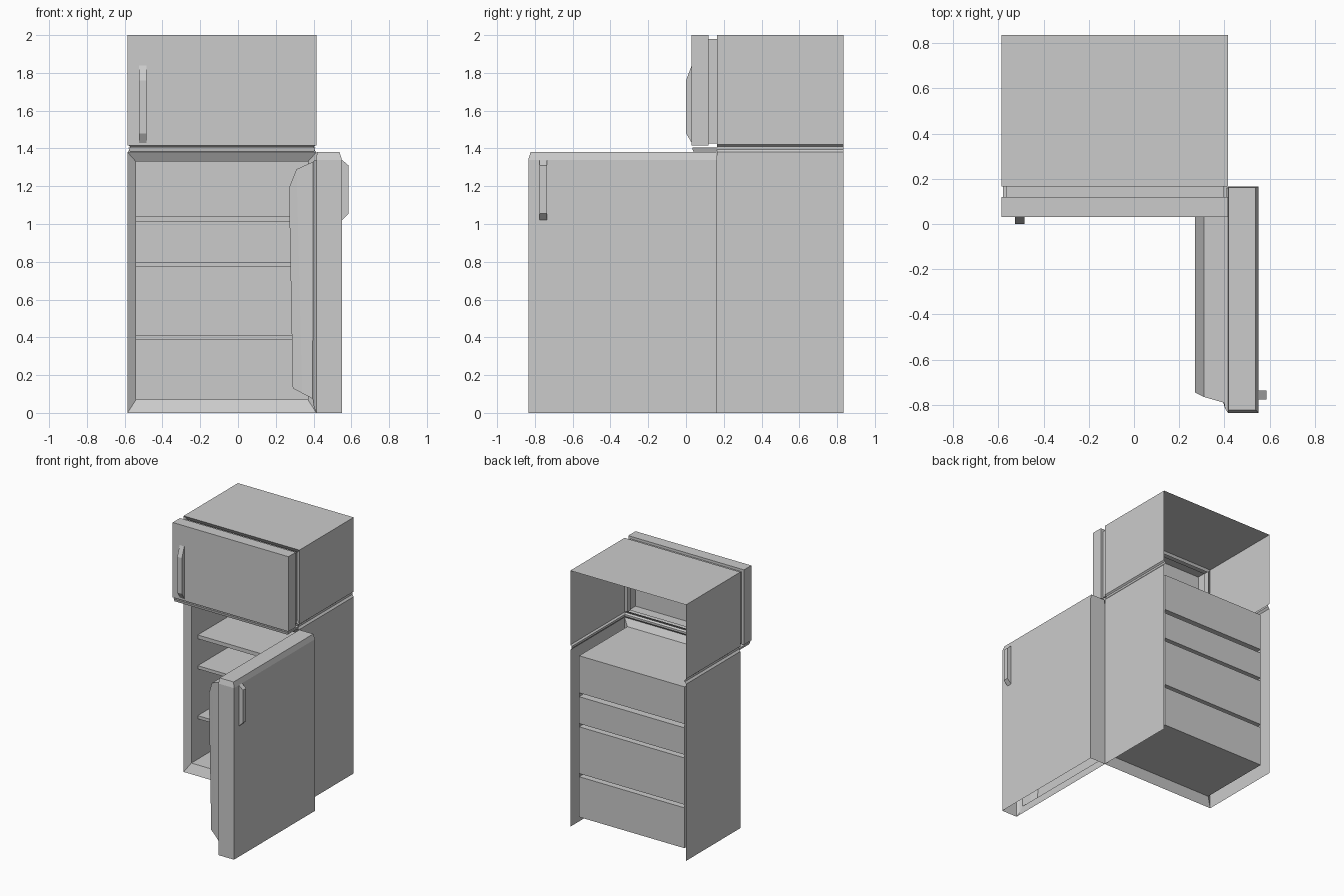
import bpy, bmesh

if "Cube" in bpy.data.objects:
    bpy.data.objects.remove(bpy.data.objects["Cube"])

X0, X1 = -0.585, 0.415      # cabinet sides
YF, YB = 0.165, 0.835       # cabinet front and back


def finish(name, bm):
    bmesh.ops.remove_doubles(bm, verts=bm.verts, dist=1e-5)
    bmesh.ops.recalc_face_normals(bm, faces=bm.faces)
    me = bpy.data.meshes.new(name)
    bm.to_mesh(me)
    bm.free()
    ob = bpy.data.objects.new(name, me)
    bpy.context.collection.objects.link(ob)
    return ob


def loft(bm, rings, closed=True, cap_start=False, cap_end=False):
    """Skin a list of point rings with quads."""
    vs = [[bm.verts.new(p) for p in r] for r in rings]
    n = len(rings[0])
    for a, b in zip(vs, vs[1:]):
        for i in range(n if closed else n - 1):
            j = (i + 1) % n
            bm.faces.new((a[i], a[j], b[j], b[i]))
    if cap_start:
        bm.faces.new(vs[0])
    if cap_end:
        bm.faces.new(vs[-1])


def rect_y(y, x0, x1, z0, z1):
    return [(x0, y, z0), (x1, y, z0), (x1, y, z1), (x0, y, z1)]


def rect_z(z, x0, x1, y0, y1):
    return [(x0, y0, z), (x1, y0, z), (x1, y1, z), (x0, y1, z)]


# Outer shell: open back and bottom, groove between the two compartments
half = [(0, 0), (0, 1.38), (0.012, 1.395), (0.012, 1.41), (0, 1.42), (0, 2)]
prof = [(X1 - d, z) for d, z in half] + [(X0 + d, z) for d, z in reversed(half)]
bm = bmesh.new()
loft(bm, [[(x, y, z) for x, z in prof] for y in (YF, YB)], closed=False)
# strip across the front of the groove
g = [(1.38, 0), (1.395, 0.012), (1.41, 0.012), (1.42, 0)]
loft(bm, [[(X0 + d, YF + d, z) for z, d in g],
          [(X1 - d, YF + d, z) for z, d in g]], closed=False)
finish("cabinet_shell", bm)

# Sloped front frames
IX0, IX1 = -0.54, 0.37
bm = bmesh.new()
loft(bm, [rect_y(YF, X0, X1, 0, 1.38), rect_y(0.195, IX0, IX1, 0.07, 1.33)])
finish("fridge_front_frame", bm)
bm = bmesh.new()
loft(bm, [rect_y(YF, X0, X1, 1.42, 2), rect_y(0.195, IX0, IX1, 1.45, 1.95)])
finish("freezer_front_frame", bm)

# Fridge liner with shelves folded out of its back wall
comb = [(0.195, 0.07), (0.79, 0.07)]
for z0, z1 in ((0.385, 0.41), (0.775, 0.80), (1.01, 1.04)):
    comb += [(0.79, z0), (0.275, z0), (0.275, z1), (0.79, z1)]
comb += [(0.79, 1.33), (0.195, 1.33)]
bm = bmesh.new()
loft(bm, [[(x, y, z) for y, z in comb] for x in (IX0, IX1)], closed=False)
for x in (IX0, IX1):
    bm.faces.new([bm.verts.new((x, y, z)) for y, z in
                  ((0.195, 0.07), (0.79, 0.07), (0.79, 1.33), (0.195, 1.33))])
finish("fridge_liner_with_shelves", bm)

# Freezer door: hollow pan with a stepped-in seal
bm = bmesh.new()
loft(bm, [rect_y(0.03, X0, X1, 1.415, 2), rect_y(0.12, X0, X1, 1.415, 2),
          rect_y(0.12, X0 + 0.02, X1 - 0.02, 1.425, 1.98),
          rect_y(YF, X0 + 0.02, X1 - 0.02, 1.425, 1.98)], cap_start=True)
finish("freezer_door", bm)

# Trim under the freezer door
bm = bmesh.new()
loft(bm, [rect_z(1.385, X0 + 0.012, X1 - 0.012, 0.037, YF),
          rect_z(1.405, X0 + 0.005, X1 - 0.005, 0.033, YF)],
     cap_start=True, cap_end=True)
finish("freezer_door_trim", bm)

# Fridge door, swung open 90 degrees: bevelled top, open bottom
DX0, DX1, DY0, DY1 = 0.415, 0.55, -0.835, 0.165
c = 0.012
bm = bmesh.new()
loft(bm, [rect_z(0, DX0, DX1, DY0, DY1), rect_z(1.34, DX0, DX1, DY0, DY1),
          rect_z(1.38, DX0 + 0.003, DX1 - c, DY0 + c, DY1 - 0.004)], cap_end=True)
inner = [f for f in bm.faces
         if all(abs(v.co.x - DX0) < 1e-4 for v in f.verts)]
bmesh.ops.delete(bm, geom=inner, context='FACES_ONLY')


def door_ring(xb, xt, y0, y1, z0, z1):
    return [(xb, y0, z0), (xb, y1, z0), (xt, y1, z1), (xt, y0, z1)]


# Bulging inner panel of the door
loft(bm, [door_ring(DX0, DX0, DY0, DY1, 0, 1.34),
          door_ring(0.402, 0.402, -0.815, 0.145, 0.03, 1.335),
          door_ring(0.395, 0.398, -0.79, 0.12, 0.075, 1.33),
          door_ring(0.34, 0.31, -0.765, 0.10, 0.104, 1.29),
          door_ring(0.29, 0.27, -0.745, 0.08, 0.13, 1.19)], cap_end=True)
finish("fridge_door", bm)

# Handles: trapezoid bars
bm = bmesh.new()
loft(bm, [[(x, y, z) for y, z in ((0.03, 1.84), (0, 1.76), (0, 1.48), (0.03, 1.43))]
          for x in (-0.525, -0.485)], cap_start=True, cap_end=True)
finish("freezer_handle", bm)
bm = bmesh.new()
loft(bm, [[(x, y, z) for x, z in ((0.55, 1.34), (0.585, 1.31), (0.585, 1.055), (0.55, 1.02))]
          for y in (-0.775, -0.735)], cap_start=True, cap_end=True)
finish("fridge_handle", bm)
